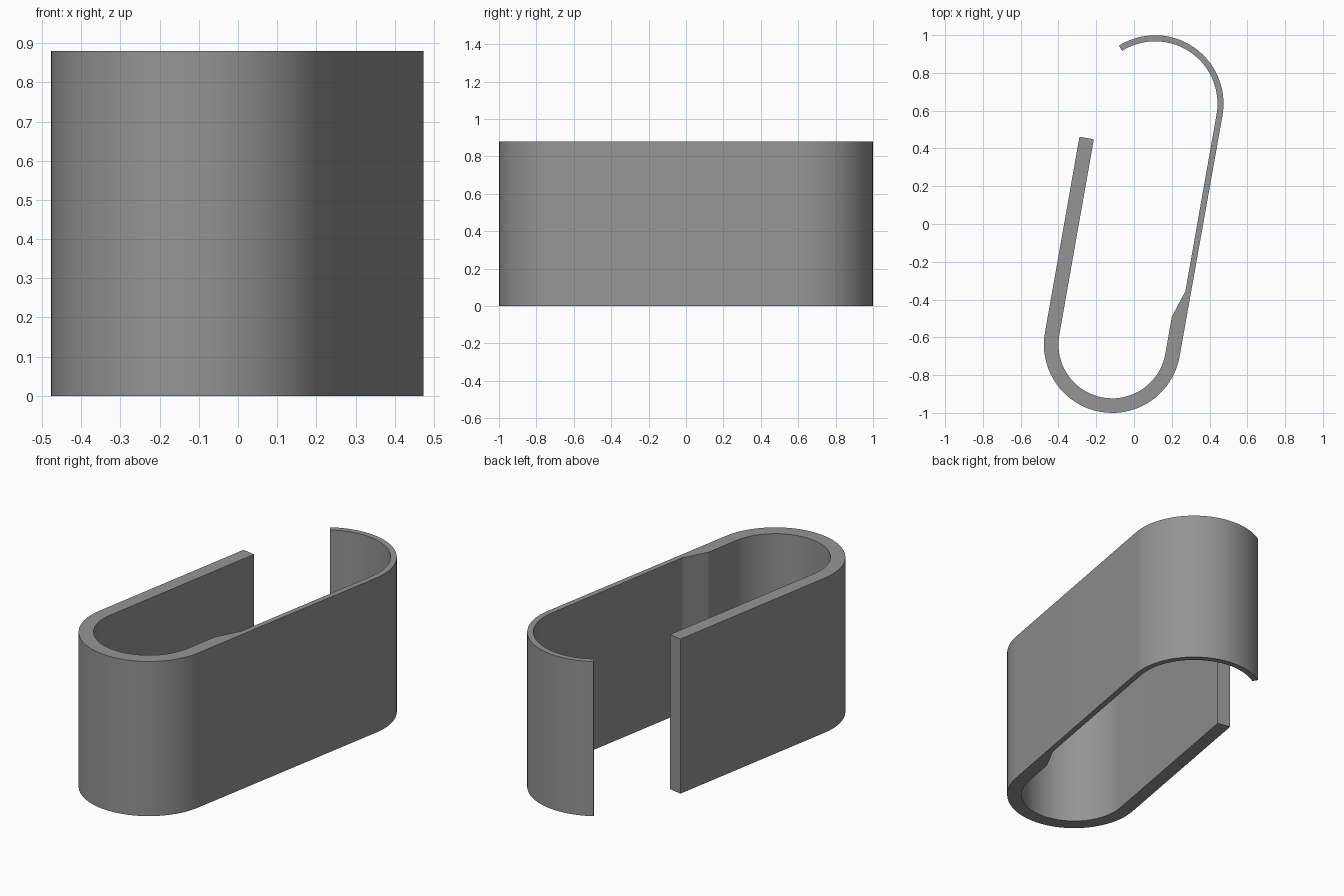
import bpy, bmesh
from math import sin, cos, radians
from mathutils import Vector

cube = bpy.data.objects.get("Cube")
if cube:
    bpy.data.objects.remove(cube, do_unlink=True)

HEIGHT = 0.88
TILT = 10                                # lean of the straight walls, degrees
ALONG = Vector((sin(radians(TILT)), cos(radians(TILT))))
LOW, HIGH = Vector((-0.115, -0.638)), Vector((0.112, 0.637))
OUTER, THICK, THIN = 0.362, 0.285, 0.33  # outer radius, inner radii


def arc(centre, radius, start, end, steps=40):
    angles = [radians(start + (end - start) * i / steps) for i in range(steps + 1)]
    return [centre + radius * Vector((cos(a), sin(a))) for a in angles]


# Closed outline: outside of the hook, then back along the inside
low_out = arc(LOW, OUTER, 180 - TILT, 360 - TILT)
high_out = arc(HIGH, OUTER, -TILT, 122)
high_in = arc(HIGH, THIN, 122, -TILT)
low_in = arc(LOW, THICK, 360 - TILT, 180 - TILT)
arm = ALONG * 1.053
ramp = [high_in[-1] - ALONG * 0.95, low_in[0] + ALONG * 0.2]
outline = ([low_out[0] + arm] + low_out + high_out + high_in + ramp
           + low_in + [low_in[-1] + arm])

# Extrude the outline upwards
bm = bmesh.new()
base = bm.faces.new([bm.verts.new((p.x, p.y, 0)) for p in outline])
top = bmesh.ops.extrude_face_region(bm, geom=[base], use_keep_orig=True)
bmesh.ops.translate(bm, vec=(0, 0, HEIGHT),
                    verts=[v for v in top["geom"] if isinstance(v, bmesh.types.BMVert)])
bmesh.ops.recalc_face_normals(bm, faces=bm.faces)
mesh = bpy.data.meshes.new("clip_band")
bm.to_mesh(mesh)
bm.free()
clip = bpy.data.objects.new("clip_band", mesh)
bpy.context.collection.objects.link(clip)

# Plain grey material
grey = bpy.data.materials.new("mid grey")
grey.use_nodes = True
colour = (0.3, 0.3, 0.3, 1)
grey.diffuse_color = colour
grey.node_tree.nodes["Principled BSDF"].inputs["Base Color"].default_value = colour
mesh.materials.append(grey)

# Smooth bends, crisp rims
bpy.ops.object.select_all(action="DESELECT")
clip.select_set(True)
bpy.context.view_layer.objects.active = clip
bpy.ops.object.shade_smooth_by_angle(angle=radians(15))
